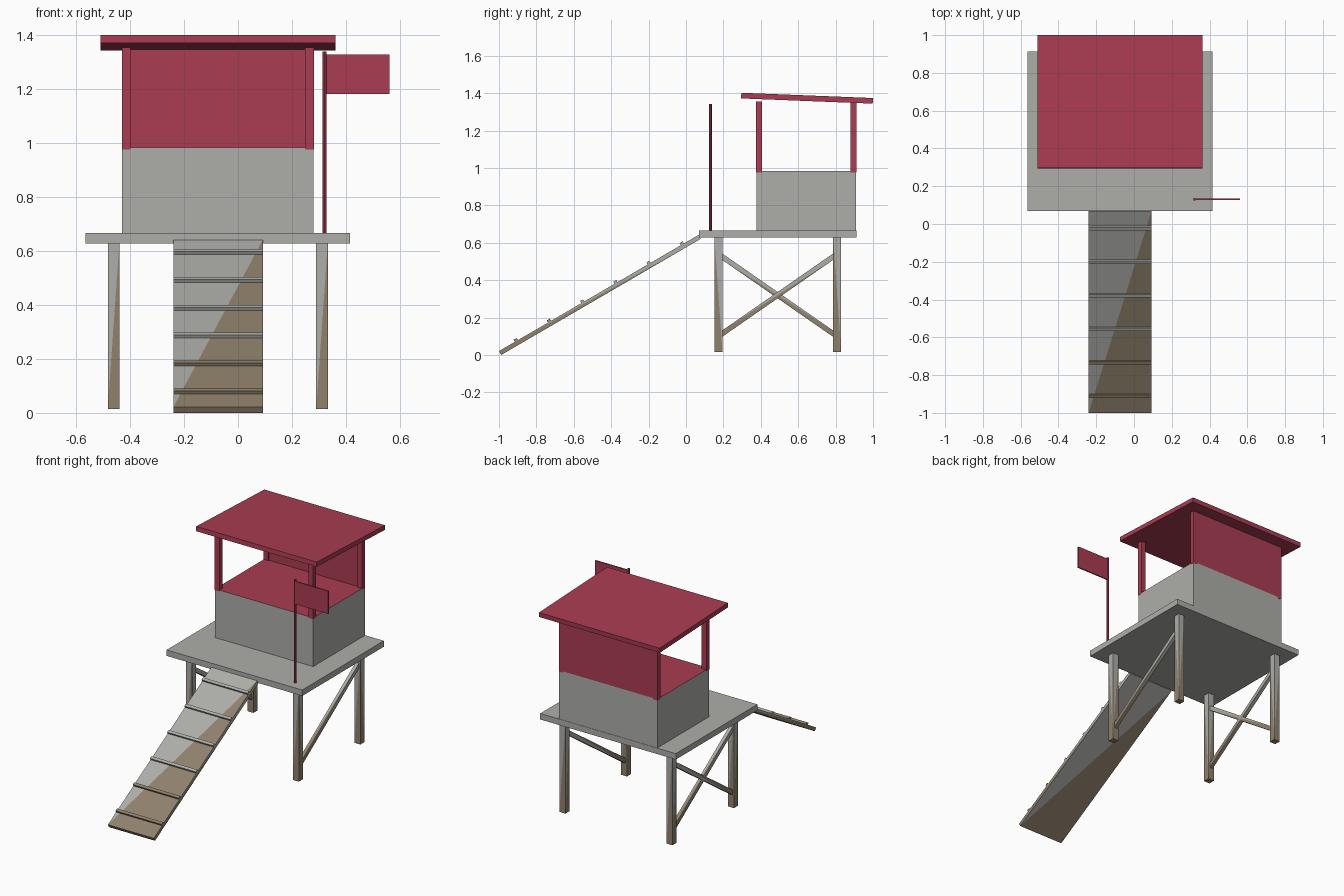
import bpy, bmesh, math
from mathutils import Vector

if "Cube" in bpy.data.objects:
    bpy.data.objects.remove(bpy.data.objects["Cube"])


def material(name, rgb):
    m = bpy.data.materials.new(name)
    m.diffuse_color = (*rgb, 1)
    m.use_nodes = True
    m.node_tree.nodes["Principled BSDF"].inputs["Base Color"].default_value = m.diffuse_color
    return m


RED = material("red_paint", (0.40, 0.045, 0.085))
BROWN = material("worn_wood", (0.28, 0.22, 0.15))
GREY = material("grey_wood", (0.42, 0.42, 0.40))


def prism(name, profile, x0, x1, mat=GREY, worn=False):
    """Extrude a (y, z) profile from x0 to x1; worn = brown lower triangles."""
    bm = bmesh.new()
    face = bm.faces.new([bm.verts.new((x0, y, z)) for y, z in profile])
    out = bmesh.ops.extrude_face_region(bm, geom=[face])["geom"]
    verts = [v for v in out if isinstance(v, bmesh.types.BMVert)]
    bmesh.ops.translate(bm, verts=verts, vec=(x1 - x0, 0, 0))
    bmesh.ops.recalc_face_normals(bm, faces=bm.faces)
    me = bpy.data.meshes.new(name)
    me.materials.append(mat)
    if worn:
        me.materials.append(BROWN)
        bmesh.ops.triangulate(bm, faces=bm.faces)
        zs = [z for _, z in profile]
        mid = (min(zs) + max(zs)) / 2
        for f in bm.faces:
            f.material_index = int(sum(v.co.z for v in f.verts) / 3 < mid)
    bm.to_mesh(me)
    bm.free()
    ob = bpy.data.objects.new(name, me)
    bpy.context.collection.objects.link(ob)
    return ob


def box(name, x, y, z, mat=GREY, worn=False):
    pts = [(y[0], z[0]), (y[1], z[0]), (y[1], z[1]), (y[0], z[1])]
    return prism(name, pts, x[0], x[1], mat, worn)


def plank(name, a, b, low, high, x0, x1, mat=GREY, worn=False):
    """Sloped board along a-b in the side plane, from low to high off the line."""
    a, b = Vector(a), Vector(b)
    d = (b - a).normalized()
    n = Vector((-d.y, d.x))
    pts = [a + n * low, b + n * low, b + n * high, a + n * high]
    return prism(name, [tuple(p) for p in pts], x0, x1, mat, worn)


# Deck
box("platform", (-0.565, 0.415), (0.07, 0.912), (0.628, 0.667))

# Legs and side braces
for side, lx in (("left", -0.483), ("right", 0.29)):
    for end, ly in (("front", 0.152), ("back", 0.787)):
        box(f"{end}_{side}_leg", (lx, lx + 0.043), (ly, ly + 0.043), (0.015, 0.628), worn=True)
    plank(f"{side}_brace_rising", (0.18, 0.105), (0.80, 0.535), -0.014, 0.014,
          lx + 0.01, lx + 0.033, worn=True)
plank("left_brace_falling", (0.18, 0.535), (0.80, 0.105), -0.014, 0.014,
      -0.473, -0.45, worn=True)

# Cabin with red counter top
cabin = box("cabin_base", (-0.43, 0.28), (0.376, 0.91), (0.667, 0.985))
cabin.data.materials.append(RED)
for p in cabin.data.polygons:
    if p.normal.z > 0.9:
        p.material_index = 1

# Corner posts, back wall and sloping roof
for side, px in (("left", -0.431), ("right", 0.248)):
    for end, py in (("front", 0.375), ("back", 0.88)):
        box(f"{end}_{side}_post", (px, px + 0.033), (py, py + 0.031), (0.977, 1.355), RED)
box("back_wall", (-0.43, 0.28), (0.888, 0.91), (0.985, 1.352), RED)
prism("roof", [(0.294, 1.372), (0.998, 1.344), (1.0, 1.374), (0.296, 1.402)], -0.51, 0.362, RED)

# Ramp with cleats
foot, top = Vector((-1.0, 0.021)), Vector((0.067, 0.642))
plank("ramp", foot, top, -0.024, 0, -0.24, 0.092, worn=True)
slope = (top - foot).normalized()
for i in range(6):
    y = -0.907 + i * 0.1775
    c = foot + slope * ((y - foot.x) / slope.x)
    plank(f"ramp_cleat_{i + 1}", c - slope * 0.009, c + slope * 0.009, -0.002, 0.013,
          -0.24, 0.092, BROWN if i < 2 else GREY)

# Flag on its pole
bpy.ops.mesh.primitive_cylinder_add(vertices=8, radius=0.008, depth=0.676,
                                    location=(0.321, 0.131, 1.003))
pole = bpy.context.object
pole.name = "flag_pole"
pole.data.materials.append(RED)
box("flag", (0.328, 0.562), (0.127, 0.136), (1.182, 1.33), RED)
